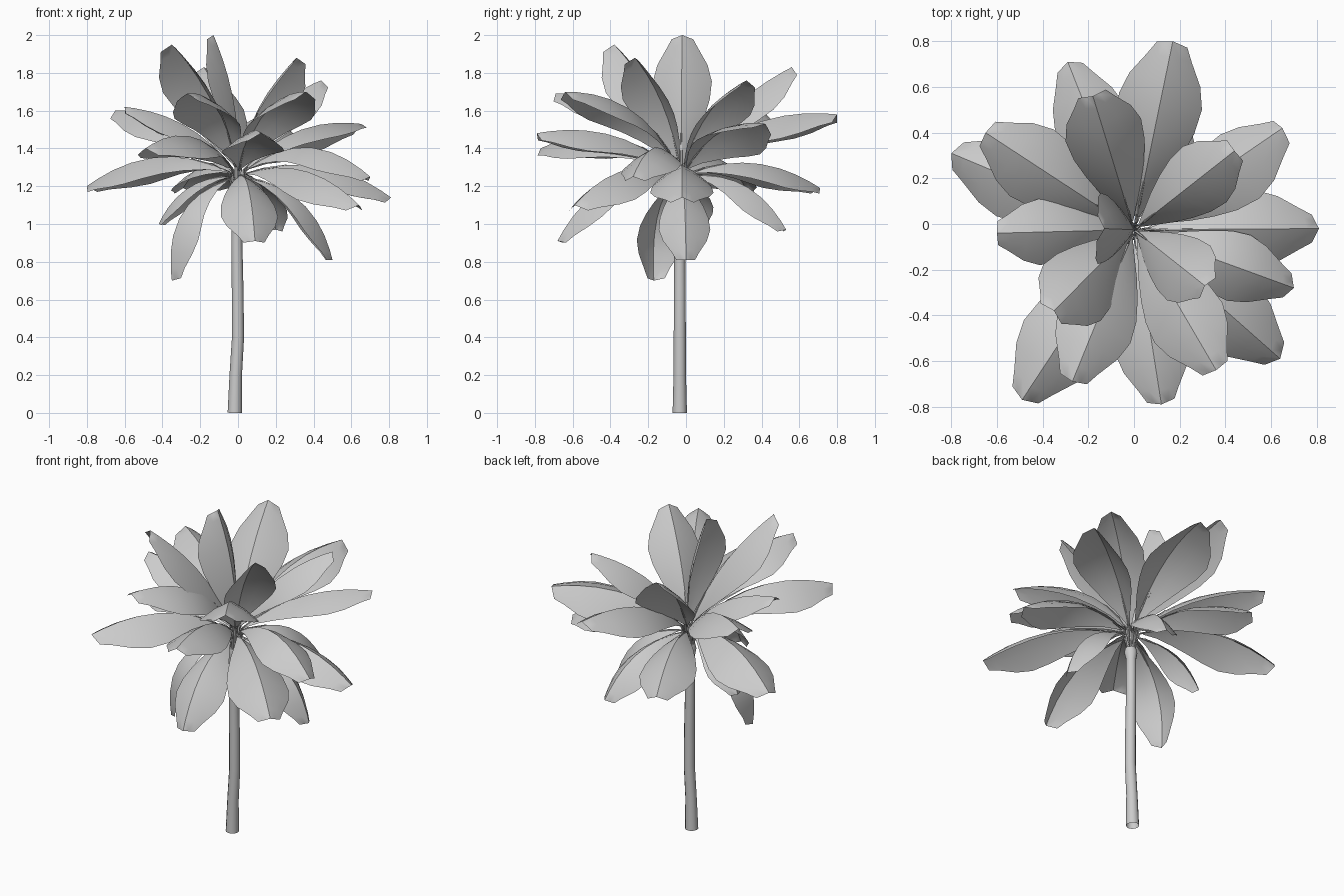
import bpy, bmesh, math
from mathutils import Vector, Matrix

if "Cube" in bpy.data.objects:
    bpy.data.objects.remove(bpy.data.objects["Cube"])

grey = bpy.data.materials.new("plain_grey")
grey.use_nodes = True
COLOR = (0.6, 0.6, 0.6, 1)
grey.diffuse_color = COLOR
grey.node_tree.nodes["Principled BSDF"].inputs["Base Color"].default_value = COLOR

CROWN = Vector((0.0, -0.025, 1.25))


def finish(name, bm, angle):
    mesh = bpy.data.meshes.new(name)
    bm.to_mesh(mesh)
    bm.free()
    mesh.materials.append(grey)
    obj = bpy.data.objects.new(name, mesh)
    bpy.context.collection.objects.link(obj)
    bpy.ops.object.select_all(action='DESELECT')
    obj.select_set(True)
    bpy.context.view_layer.objects.active = obj
    bpy.ops.object.shade_smooth_by_angle(angle=math.radians(angle))


def tube(bm, points, radii, sides):
    """Tube through points, open at the bottom and closed at the top."""
    rings = []
    for i, p in enumerate(points):
        d = (points[min(i + 1, len(points) - 1)] - points[max(i - 1, 0)]).normalized()
        u = d.orthogonal().normalized() if abs(d.z) < 0.9 else d.cross(Vector((0, 1, 0))).normalized()
        v = d.cross(u)
        rings.append([bm.verts.new(p + radii[i] * (math.cos(a) * u + math.sin(a) * v))
                      for a in (2 * math.pi * k / sides for k in range(sides))])
    for r0, r1 in zip(rings, rings[1:]):
        for k in range(sides):
            j = (k + 1) % sides
            bm.faces.new((r0[k], r0[j], r1[j], r1[k]))
    bm.faces.new(rings[-1])


# Trunk: slightly bent tube with a flared collar
bm = bmesh.new()
trunk = [(-0.017, 0, 0.038), (-0.012, 0.2, 0.033), (0.0, 0.4, 0.032), (-0.002, 0.65, 0.031),
         (-0.006, 0.9, 0.029), (-0.006, 1.1, 0.029), (-0.004, 1.14, 0.038), (-0.002, 1.17, 0.032)]
tube(bm, [Vector((x, -0.033, z)) for x, z, r in trunk], [r for x, z, r in trunk], 12)
finish("trunk", bm, 40)

# Half-width of a frond along its length, as a share of the length
OUTLINE = [(0.08, 0.012), (0.18, 0.055), (0.3, 0.11), (0.43, 0.157), (0.56, 0.192),
           (0.7, 0.205), (0.82, 0.175), (0.93, 0.11), (0.99, 0.075)]
# Cross-section of the fold: share of half-width, drop below the midrib
SECTION = [(-1, 0.66), (-0.5, 0.27), (0, 0), (0.5, 0.27), (1, 0.66)]


def frond(index, tip, bulge, roll):
    tip = Vector(tip)
    chord = tip - CROWN
    length = chord.length
    out = Vector((chord.x, chord.y, 0)).normalized()
    side = Vector((0, 0, 1)).cross(out)
    control = (CROWN + tip) / 2 + chord.normalized().cross(side) * (2 * bulge * length)

    def at(t):
        return CROWN * (1 - t) ** 2 + control * (2 * t * (1 - t)) + tip * t * t

    # Folded blade, two curved halves meeting at the midrib
    bm = bmesh.new()
    rows = []
    for t, w in OUTLINE:
        along = ((control - CROWN) * (1 - t) + (tip - control) * t).normalized()
        turn = Matrix.Rotation(roll, 3, along)
        across = turn @ side * (w * length)
        down = turn @ side.cross(along) * (w * length)
        rows.append([bm.verts.new(at(t) + across * s + down * d) for s, d in SECTION])
    for a, b in zip(rows, rows[1:]):
        for k in range(len(SECTION) - 1):
            bm.faces.new((a[k], a[k + 1], b[k + 1], b[k]))
    # Blunt end
    end = bm.verts.new(at(1.0))
    for a, b in zip(rows[-1], rows[-1][1:]):
        bm.faces.new((a, b, end))
    # Stalk from the collar to the blade
    root = Vector((-0.003, -0.033, 1.15)) + out * 0.015
    tube(bm, [root, CROWN.lerp(at(0.08), 0.7), at(0.16), at(0.3)],
         [0.008, 0.007, 0.006, 0.003], 5)
    finish(f"frond_{index}", bm, 35)


# Each frond: tip position, arch, roll about its midrib
FRONDS = [
    # upright
    ((-0.13, -0.02, 2.0), 0.06, 0), ((-0.35, -0.38, 1.95), 0.08, 0),
    ((0.31, -0.27, 1.88), 0.09, 0), ((0.44, 0.32, 1.76), 0.12, 0),
    ((-0.18, 0.56, 1.83), 0.08, 0),
    # spreading
    ((0.17, 0.80, 1.58), 0.13, 0), ((0.65, 0.42, 1.53), 0.12, -0.3),
    ((0.36, -0.64, 1.70), 0.16, 0), ((0.12, -0.79, 1.48), 0.13, 0),
    ((-0.27, -0.69, 1.69), 0.18, 0), ((-0.49, -0.77, 1.40), 0.15, 0),
    ((-0.65, 0.40, 1.60), 0.12, 0), ((-0.60, -0.04, 1.62), 0.12, 0),
    # level
    ((-0.29, 0.71, 1.19), 0.13, 0), ((0.81, -0.02, 1.14), 0.14, 0),
    ((0.64, -0.59, 1.10), 0.13, 0), ((-0.80, 0.31, 1.20), 0.15, 0),
    ((0.70, -0.28, 1.25), 0.21, 0),
    # drooping
    ((0.50, 0.0, 0.81), 0.18, 0), ((0.09, -0.68, 0.91), 0.18, 0),
    ((-0.42, 0.08, 1.0), 0.17, 0), ((-0.35, -0.17, 0.70), 0.23, 0),
    ((0.20, 0.53, 0.97), 0.17, 0),
]
for number, (tip, bulge, roll) in enumerate(FRONDS, 1):
    frond(number, tip, bulge, roll)
